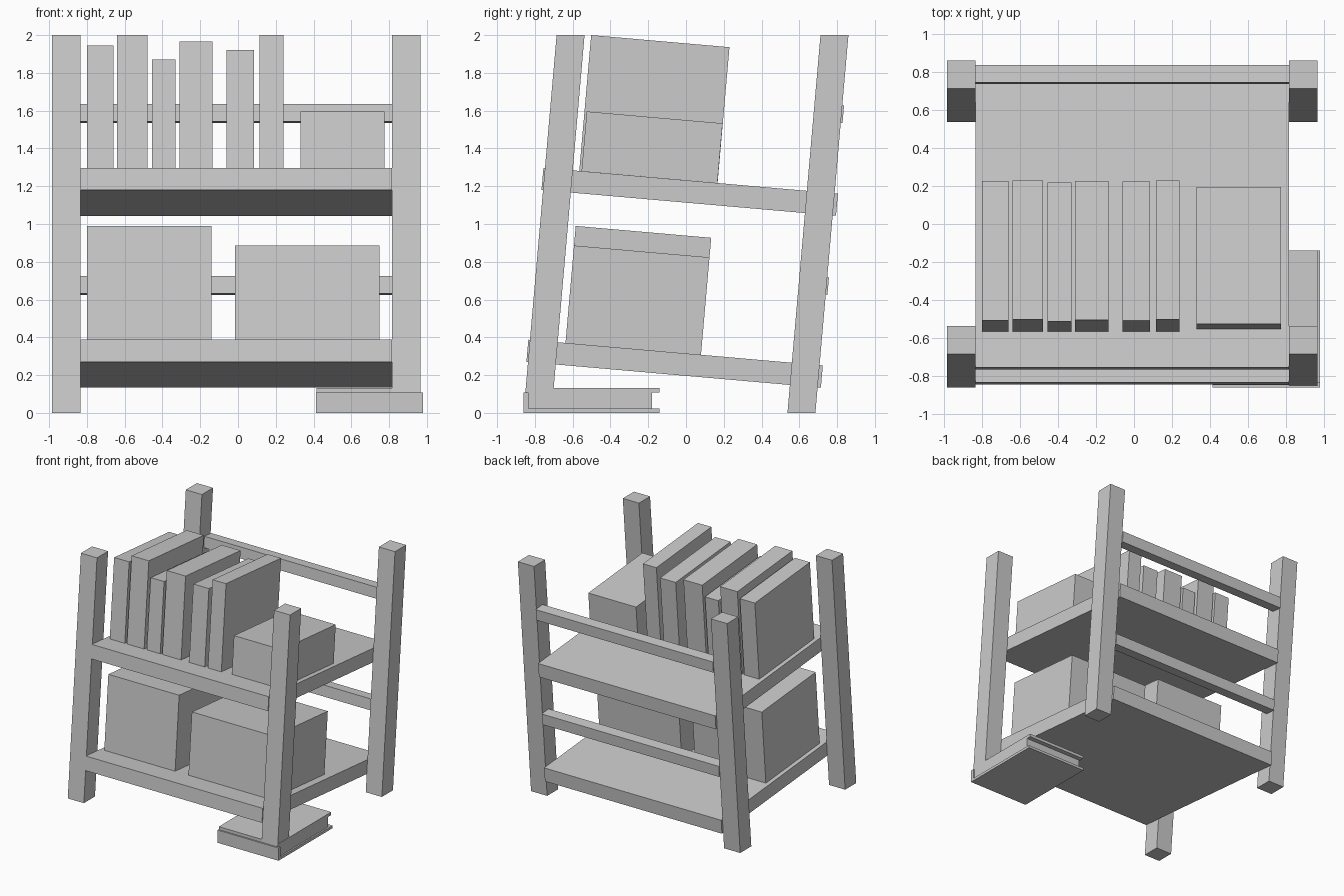
import bpy, bmesh, math
from mathutils import Vector

if "Cube" in bpy.data.objects:
    bpy.data.objects.remove(bpy.data.objects["Cube"])

T = math.radians(5)                                # backward lean of the whole rack
DEPTH = Vector((0, math.cos(T), -math.sin(T)))     # leaning "back" direction
UP = Vector((0, math.sin(T), math.cos(T)))         # leaning "up" direction
Y, Z = Vector((0, 1, 0)), Vector((0, 0, 1))


def block(name, x0, x1, y, z, depth, height):
    """Slanted or straight box from its front-bottom edge and two edge vectors."""
    bm = bmesh.new()
    bmesh.ops.create_cube(bm, size=1)
    for v in bm.verts:
        a, b, c = (v.co + Vector((0.5, 0.5, 0.5)))
        v.co = Vector((x0 + (x1 - x0) * a, y, z)) + depth * b + height * c
    me = bpy.data.meshes.new(name)
    bm.to_mesh(me)
    bm.free()
    ob = bpy.data.objects.new(name, me)
    bpy.context.collection.objects.link(ob)
    return ob


def tilted(name, x0, x1, y, z, d, h):
    return block(name, x0, x1, y, z, DEPTH * d, UP * h)


# Leaning legs with level ends; the front right one rests on the book
slope = math.tan(T)
for side, x in (("left", -0.985), ("right", 0.815)):
    for end, y in (("front", -0.86), ("back", 0.537)):
        z0 = 0.11 if (side, end) == ("right", "front") else 0
        h = 2 - z0
        block(f"{end}_{side}_leg", x, x + 0.15, y + z0 * slope, z0,
              Y * 0.148, Vector((0, h * slope, h)))

# Shelves and back rails
L, R = -0.835, 0.815
tilted("lower_shelf", L, R, -0.845, 0.27, 1.565, 0.118)
tilted("upper_shelf", L, R, -0.765, 1.18, 1.565, 0.118)
tilted("lower_back_rail", L, R, 0.657, 0.633, 0.092, 0.093)
tilted("upper_back_rail", L, R, 0.737, 1.543, 0.092, 0.093)

# Boxes on the lower shelf
tilted("large_box", -0.80, -0.14, -0.638, 0.37, 0.72, 0.622)
tilted("wide_box", -0.015, 0.75, -0.638, 0.37, 0.72, 0.518)

# Row of upright books and a box on the upper shelf
books = [(-0.80, -0.66, 1.945), (-0.64, -0.48, 2.0), (-0.455, -0.33, 1.87),
         (-0.31, -0.135, 1.965), (-0.06, 0.085, 1.92), (0.115, 0.24, 2.0)]
for i, (x0, x1, top) in enumerate(books):
    tilted(f"upright_book_{i + 1}", x0, x1, -0.565, 1.281, 0.735, (top - 1.281) / UP.z)
tilted("small_box", 0.33, 0.775, -0.553, 1.28, 0.722, 0.317)

# Book wedged under the front right leg
block("wedge_book_bottom_cover", 0.412, 0.98, -0.86, 0, Y * 0.72, Z * 0.022)
block("wedge_book_spine", 0.412, 0.98, -0.86, 0.022, Y * 0.027, Z * 0.085)
block("wedge_book_pages", 0.425, 0.967, -0.833, 0.022, Y * 0.653, Z * 0.085)
block("wedge_book_top_cover", 0.415, 0.967, -0.848, 0.107, Y * 0.708, Z * 0.025)
